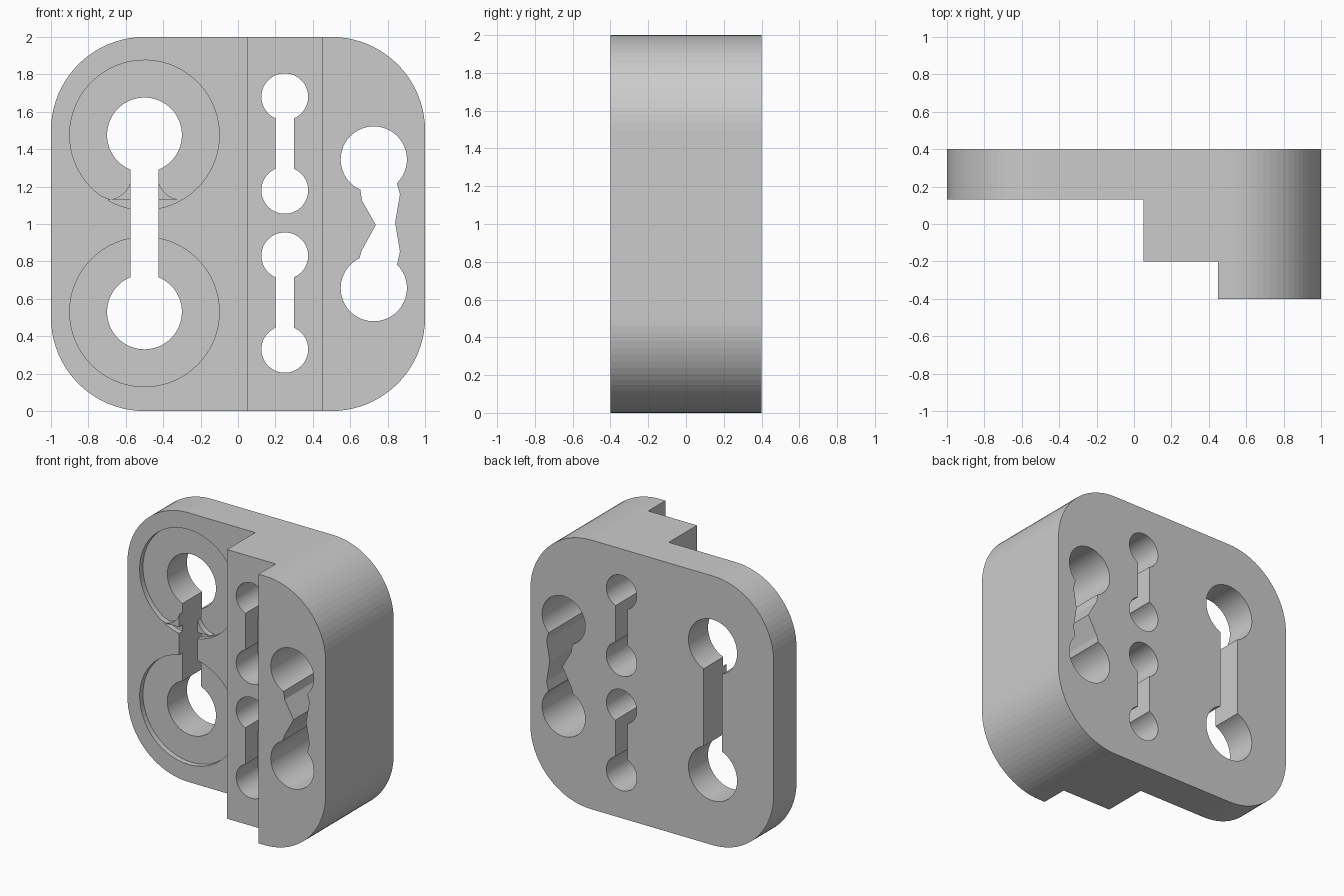
import bpy
import bmesh
from math import cos, sin, radians

cube = bpy.data.objects.get("Cube")
if cube:
    bpy.data.objects.remove(cube, do_unlink=True)

BACK, FRONT = 0.4, -0.4
BASE_FACE, MID_FACE = 0.13, -0.2
RECESS = 0.04


def arc(x, z, r, start=0, end=360, steps=64):
    """Points on an arc; a full circle leaves out the repeated end point."""
    count = steps if end - start == 360 else steps + 1
    angles = [radians(start + (end - start) * i / steps) for i in range(count)]
    return [(x + r * cos(a), z + r * sin(a)) for a in angles]


def rect(x0, x1, z0, z1):
    return [(x0, z0), (x1, z0), (x1, z1), (x0, z1)]


def prism(name, outline, y0, y1):
    """Extrude an x-z outline along y."""
    bm = bmesh.new()
    face = bm.faces.new([bm.verts.new((x, y0, z)) for x, z in outline])
    grown = bmesh.ops.extrude_face_region(bm, geom=[face])["geom"]
    verts = [v for v in grown if isinstance(v, bmesh.types.BMVert)]
    bmesh.ops.translate(bm, verts=verts, vec=(0, y1 - y0, 0))
    bmesh.ops.recalc_face_normals(bm, faces=bm.faces)
    mesh = bpy.data.meshes.new(name)
    bm.to_mesh(mesh)
    bm.free()
    obj = bpy.data.objects.new(name, mesh)
    bpy.context.collection.objects.link(obj)
    return obj


def cut(target, outline, y0=-1, y1=1):
    """Subtract a prism from the target and discard the cutter."""
    cutter = prism("cutter", outline, y0, y1)
    cutter.hide_render = True
    mod = target.modifiers.new("cut", "BOOLEAN")
    mod.operation = "DIFFERENCE"
    mod.solver = "EXACT"
    mod.object = cutter
    bpy.context.view_layer.objects.active = target
    bpy.ops.object.modifier_apply(modifier=mod.name)
    bpy.data.objects.remove(cutter, do_unlink=True)


# Rounded block
corners = [(0.5, 1.5, 0), (-0.5, 1.5, 90), (-0.5, 0.5, 180), (0.5, 0.5, 270)]
outline = []
for x, z, a in corners:
    outline += arc(x, z, 0.5, a, a + 90, 20)
block = prism("stepped_block", outline, FRONT, BACK)

# Two steps down across the front
cut(block, rect(-2, 0.45, -1, 3), -1, MID_FACE)
cut(block, rect(-2, 0.05, -1, 3), -1, BASE_FACE)

# Shallow recesses around the large holes
floor = BASE_FACE + RECESS
LOW, HIGH = 0.53, 1.476
cut(block, arc(-0.5, LOW, 0.4), -1, floor)
lobes = arc(-0.5, HIGH, 0.4, -120, 240)
lobes += arc(-0.7, 1.26, 0.13, -90, 0, 12)[1:]
lobes += arc(-0.3, 1.26, 0.13, 180, 270, 12)[:-1]
cut(block, lobes, -1, floor)

# Straight keyhole pairs: centre x, lower z, upper z, hole radius, slot half width
keyholes = [
    (-0.5, LOW, HIGH, 0.2, 0.075),
    (0.25, 0.33, 0.83, 0.125, 0.05),
    (0.25, 1.18, 1.68, 0.125, 0.05),
]
for x, low, high, r, half in keyholes:
    for z in (low, high):
        cut(block, arc(x, z, r))
    cut(block, rect(x - half, x + half, low, high))

# Right opening: two holes joined by a pinched neck
for z in (0.657, 1.345):
    cut(block, arc(0.726, z, 0.177))
left = [(0.7, 1.3), (0.652, 1.195), (0.663, 1.125), (0.737, 0.995),
        (0.661, 0.857), (0.648, 0.81), (0.7, 0.7)]
right = [(0.8, 0.7), (0.85, 0.783), (0.866, 0.852), (0.84, 1.007),
         (0.866, 1.16), (0.85, 1.216), (0.8, 1.3)]
cut(block, left + right)
